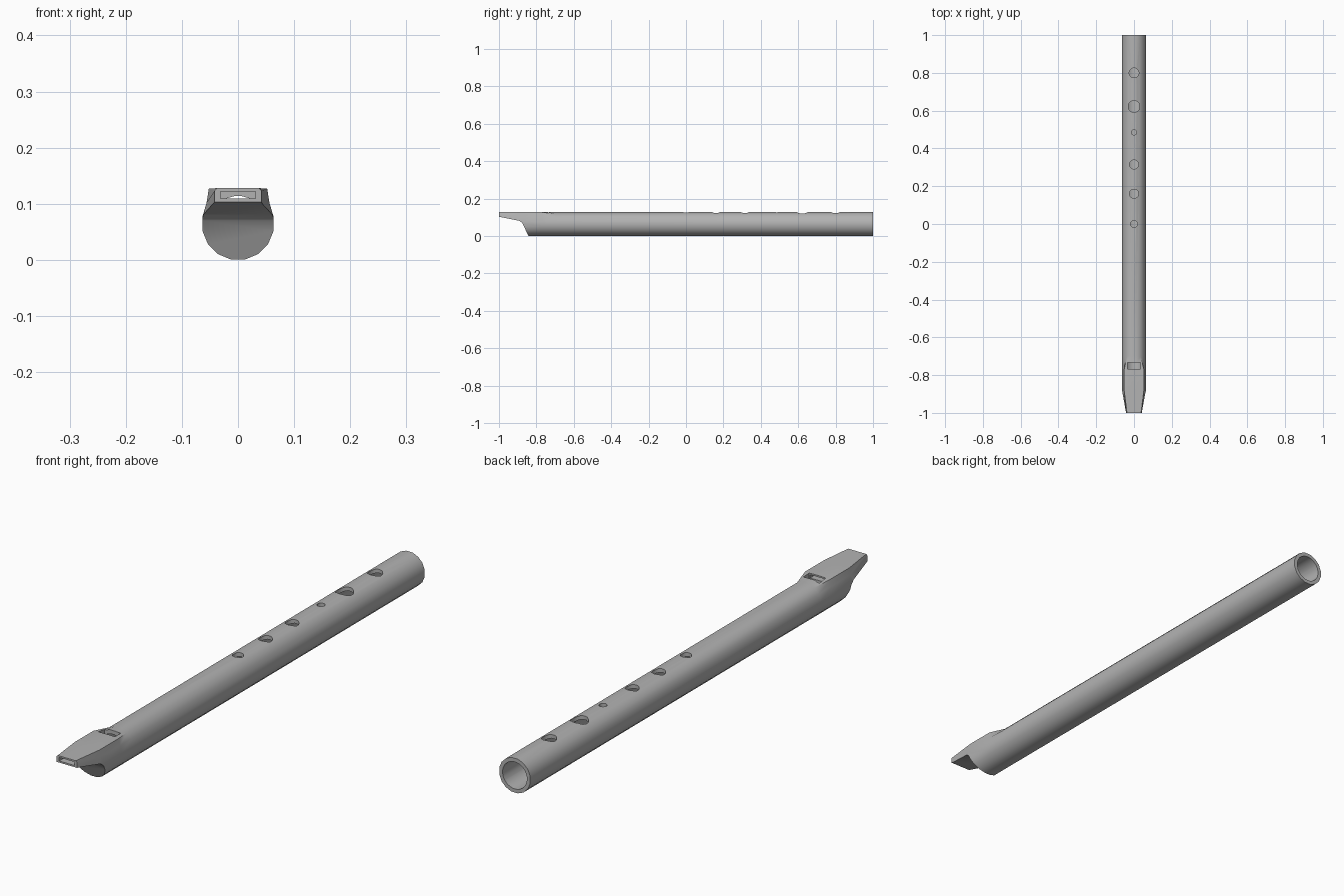
import bpy, bmesh, math

cube = bpy.data.objects.get("Cube")
if cube:
    bpy.data.objects.remove(cube, do_unlink=True)

R, BORE, SIDES = 0.0645, 0.05, 16
CZ = 0.064

grey = bpy.data.materials.new("satin grey")
grey.use_nodes = True
colour = (0.45, 0.45, 0.45, 1)
grey.diffuse_color = colour
grey.node_tree.nodes["Principled BSDF"].inputs["Base Color"].default_value = colour


def loft(name, rings):
    """Skin a list of equal-length point rings and cap both ends."""
    bm = bmesh.new()
    loops = [[bm.verts.new(p) for p in ring] for ring in rings]
    n = len(loops[0])
    for a, b in zip(loops, loops[1:]):
        for i in range(n):
            j = (i + 1) % n
            bm.faces.new((a[i], a[j], b[j], b[i]))
    bm.faces.new(loops[0])
    bm.faces.new(loops[-1])
    bmesh.ops.recalc_face_normals(bm, faces=bm.faces)
    mesh = bpy.data.meshes.new(name)
    bm.to_mesh(mesh)
    bm.free()
    obj = bpy.data.objects.new(name, mesh)
    bpy.context.collection.objects.link(obj)
    mesh.materials.append(grey)
    return obj


def circle(r, n):
    return [(r * math.cos((k + 0.5) * math.tau / n),
             r * math.sin((k + 0.5) * math.tau / n)) for k in range(n)]


def tube_ring(y, r=R, n=SIDES):
    return [(x, y, CZ + z) for x, z in circle(r, n)]


def beak_ring(y, upper):
    """Tube ring whose four upper points on each side follow a squared outline."""
    width = max(p[0] for p in upper)
    ring = [(max(-width, min(width, x)), y, z) for x, y, z in tube_ring(y)]
    for k, (x, z) in enumerate(upper):
        ring[3 - k] = (x, y, z)
        ring[4 + k] = (-x, y, z)
    return ring


def box(name, x, y0, y1, z0, z1):
    return loft(name, [[(-x, y, z0), (x, y, z0), (x, y, z1), (-x, y, z1)]
                       for y in (y0, y1)])


# Body: round pipe that squares off into a tapering beak
shoulder = [(0.013, 0.128), (0.052, 0.127), (0.056, 0.102), (0.0635, 0.0765)]
tip = [(0.013, 0.128), (0.037, 0.128), (0.042, 0.123), (0.042, 0.098)]
body = loft("whistle_body", [
    beak_ring(-1, tip), beak_ring(-0.88, shoulder), beak_ring(-0.77, shoulder),
    tube_ring(-0.70), tube_ring(1)])

# Cutters: underside of the beak, bore, air slit, window
profile = [(-1.1, 0.12), (-1, 0.103), (-0.89, 0.081), (-0.876, 0.07),
           (-0.842, 0), (-0.82, -0.05), (-1.1, -0.05)]
cutters = [
    loft("beak_underside_cutter", [[(x, y, z) for y, z in profile] for x in (-0.2, 0.2)]),
    loft("bore_cutter", [tube_ring(y, BORE, 24) for y in (-0.77, 1.1)]),
    box("air_slit_cutter", 0.031, -1.1, -0.75, 0.109, 0.122),
    box("window_cutter", 0.034, -0.768, -0.732, 0.09, 0.2),
]

# Finger holes along the top
for y, r in [(0, 0.019), (0.16, 0.024), (0.315, 0.024),
             (0.485, 0.014), (0.622, 0.031), (0.8, 0.026)]:
    cutters.append(loft("finger_hole_cutter", [
        [(px, y + py, z) for px, py in circle(r, 16)] for z in (0.07, 0.2)]))

bpy.context.view_layer.objects.active = body
body.select_set(True)
for cutter in cutters:
    mod = body.modifiers.new("cut", 'BOOLEAN')
    mod.operation = 'DIFFERENCE'
    mod.solver = 'EXACT'
    mod.object = cutter
    bpy.ops.object.modifier_apply(modifier=mod.name)
    bpy.data.objects.remove(cutter, do_unlink=True)

bpy.ops.object.select_all(action='DESELECT')
body.select_set(True)
bpy.ops.object.shade_smooth_by_angle(angle=math.radians(30))
